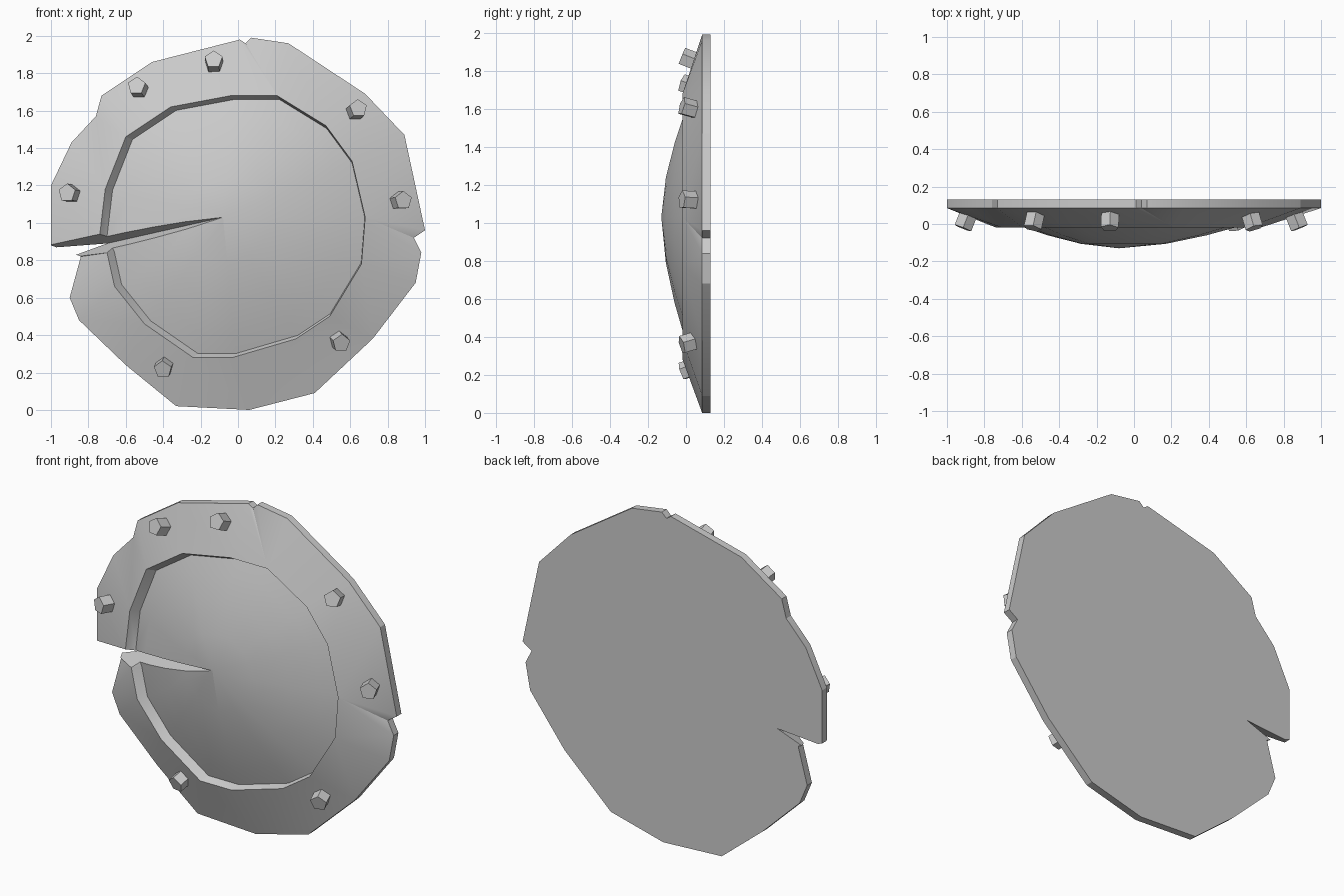
import bpy
import bmesh
import math
from mathutils import Vector

if "Cube" in bpy.data.objects:
    bpy.data.objects.remove(bpy.data.objects["Cube"], do_unlink=True)

# One plain grey for everything
grey = bpy.data.materials.new("worn grey")
grey.use_nodes = True
grey.diffuse_color = (0.6, 0.6, 0.6, 1)
grey.node_tree.nodes["Principled BSDF"].inputs["Base Color"].default_value = (0.6, 0.6, 0.6, 1)

# Battered outline with its chips, clockwise from the top, as (x, z)
OUTLINE = [(.01, 1.98), (.04, 1.96), (.07, 1.99), (.27, 1.96), (.68, 1.69), (.89, 1.47),
           (1, .96), (.94, .92), (.98, .84), (.95, .68), (.72, .38), (.41, .09), (.06, 0),
           (-.33, .02), (-.6, .24), (-.85, .48), (-.9, .6), (-.84, .82), (-1, .88),
           (-1, 1.2), (-.89, 1.43), (-.76, 1.57), (-.73, 1.68), (-.46, 1.86)]
# Inner edge of the raised border
BORDER = [(.21, 1.68), (.47, 1.52), (.61, 1.33), (.68, 1.03), (.66, .78), (.49, .5),
          (.31, .38), (-.03, .28), (-.24, .28), (-.5, .46), (-.66, .66), (-.7, .84),
          (-.74, .93), (-.71, 1.18), (-.6, 1.46), (-.36, 1.62), (-.04, 1.68)]
APEX = Vector((-.08, -.13, 1.03))
CENTRE = Vector((-.03, 0, .98))


def make_object(name, bm):
    bmesh.ops.recalc_face_normals(bm, faces=bm.faces[:])
    mesh = bpy.data.meshes.new(name)
    bm.to_mesh(mesh)
    bm.free()
    mesh.materials.append(grey)
    obj = bpy.data.objects.new(name, mesh)
    bpy.context.collection.objects.link(obj)
    return obj


def activate(obj):
    bpy.ops.object.select_all(action='DESELECT')
    obj.select_set(True)
    bpy.context.view_layer.objects.active = obj


def add_loop(bm, points):
    return [bm.verts.new(p) for p in points]


def bridge(bm, a, b):
    """Quads between two loops of equal length."""
    n = len(a)
    for i in range(n):
        k = (i + 1) % n
        bm.faces.new((a[i], a[k], b[k], b[i]))


def angle(v):
    return math.atan2(v.co.x - CENTRE.x, v.co.z - CENTRE.z) % math.tau


def zipper(bm, a, b):
    """Triangles between two loops of different length, matched by angle."""
    def next_angle(loop, i):
        return angle(loop[(i + 1) % len(loop)]) + (math.tau if i + 1 >= len(loop) else 0)
    i = j = 0
    while i < len(a) or j < len(b):
        va, vb = a[i % len(a)], b[j % len(b)]
        if j >= len(b) or (i < len(a) and next_angle(a, i) <= next_angle(b, j)):
            i += 1
            bm.faces.new((va, a[i % len(a)], vb))
        else:
            j += 1
            bm.faces.new((va, b[j % len(b)], vb))


# Shield body: flat back, thin rim, sloping border, small step, domed middle
bm = bmesh.new()
back = add_loop(bm, [(x, .13, z) for x, z in OUTLINE])
rim = add_loop(bm, [(x, .085, z) for x, z in OUTLINE])
border = add_loop(bm, [(x, -.018, z) for x, z in BORDER])
bm.faces.new(back)
bridge(bm, back, rim)
zipper(bm, rim, border)
edge = [Vector((.6 + (x - .6) * .97, 0, 1 + (z - 1) * .97)) for x, z in BORDER]
previous = border
for reach, depth in ((1, .025), (.85, -.012), (.62, -.06), (.33, -.106)):
    points = [APEX.lerp(p, reach) for p in edge]
    for p in points:
        p.y = depth
    ring = add_loop(bm, points)
    bridge(bm, previous, ring)
    previous = ring
tip = bm.verts.new(APEX)
for i in range(len(previous)):
    bm.faces.new((previous[i], previous[(i + 1) % len(previous)], tip))
shield = make_object("shield_body", bm)

# Slash: a V-shaped wedge running from the dome tip out through the rim
root = Vector((-.7, .13, .89))
run = root - APEX
upper_lip = Vector((-1, .08, .885))
lower_lip = Vector((-.7, -.02, .84))
ends = [APEX - run * .1, APEX + run * 2.2]
corners = list(ends)
for lip in (upper_lip, lower_lip):
    foot = APEX + run * ((lip - APEX).dot(run) / run.length_squared)
    corners += [p + (lip - foot) * 5 for p in ends]
bm = bmesh.new()
add_loop(bm, corners)
bmesh.ops.convex_hull(bm, input=bm.verts[:])
cutter = make_object("slash_cutter", bm)
cutter.hide_render = True

activate(shield)
cut = shield.modifiers.new("slash", 'BOOLEAN')
cut.operation = 'DIFFERENCE'
cut.solver = 'EXACT'
cut.object = cutter
bpy.ops.object.modifier_apply(modifier=cut.name)
bpy.data.objects.remove(cutter, do_unlink=True)
activate(shield)
bpy.ops.object.shade_smooth_by_angle(angle=math.radians(25))

# Five-sided studs around the border, leaning outwards
STUDS = [(-.54, 1.73), (-.13, 1.87), (.64, 1.61), (.88, 1.12), (.55, .36), (-.4, .22), (-.91, 1.16)]
for number, (x, z) in enumerate(STUDS, 1):
    outward = Vector((x, 0, z)) - CENTRE
    axis = (Vector((0, -1, 0)) + outward.normalized() * .4).normalized()
    bm = bmesh.new()
    bmesh.ops.create_cone(bm, cap_ends=True, segments=5, radius1=.05, radius2=.05, depth=.08)
    stud = make_object(f"stud_{number}", bm)
    stud.rotation_mode = 'QUATERNION'
    stud.rotation_quaternion = axis.to_track_quat('Z', 'Y')
    stud.location = Vector((x, .015, z)) - outward.normalized() * .01
